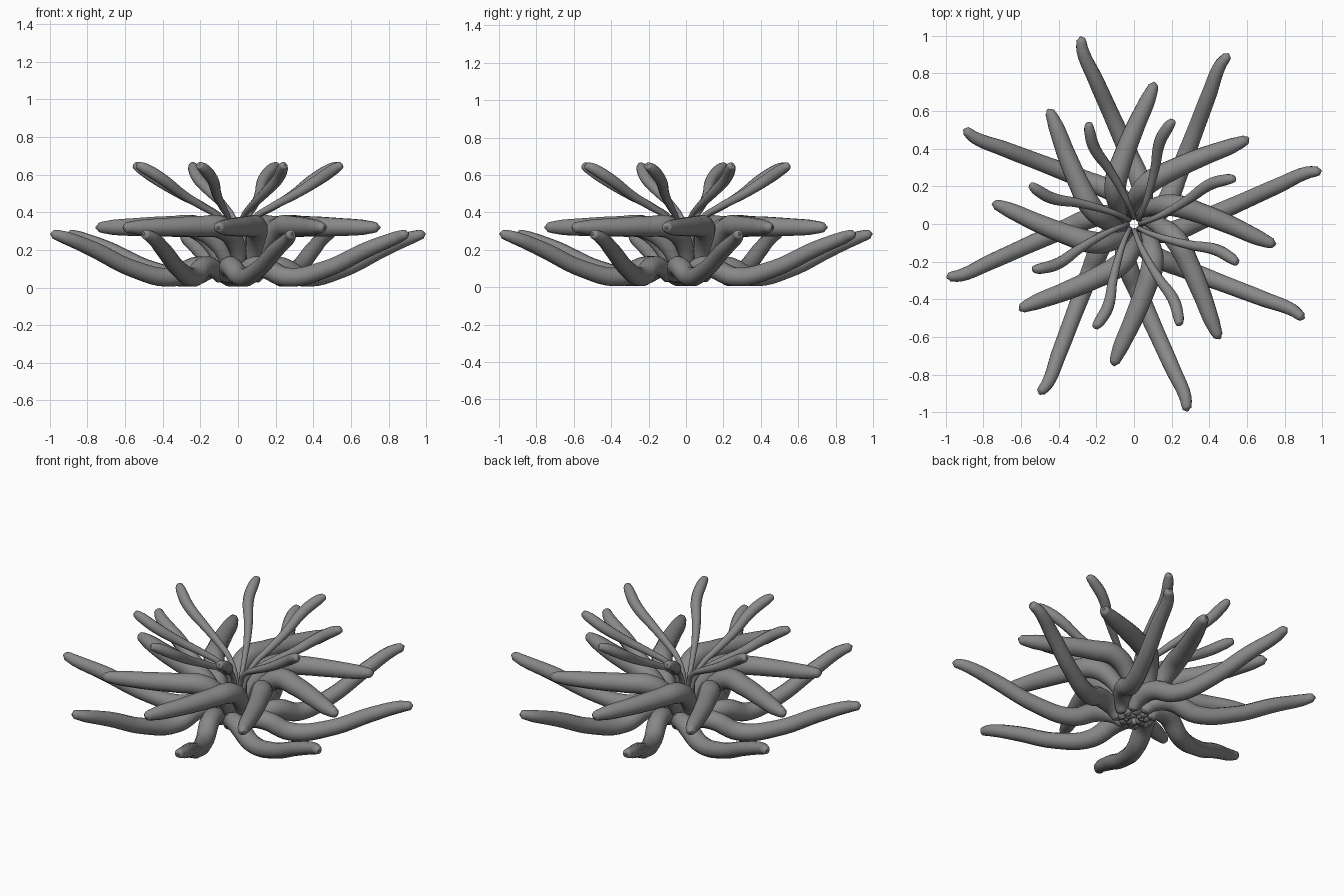
import bpy
from math import cos, sin, radians

# Each leaf path point: (distance from centre, turn relative to tip in degrees, height, thickness radius)
OUTER = [(0.085, -62, 0.035, 0.012), (0.09, -60, 0.045, 0.03), (0.13, -42, 0.095, 0.046),
         (0.21, -27, 0.112, 0.055), (0.35, -13, 0.056, 0.052), (0.56, -5, 0.097, 0.046),
         (0.80, -1, 0.205, 0.042), (0.96, 0.5, 0.266, 0.034), (1.02, 0, 0.284, 0.024), (1.035, 0, 0.287, 0.006)]
MIDDLE = [(0.06, 75, 0.025, 0.01), (0.062, 73, 0.035, 0.025), (0.09, 60, 0.13, 0.036),
          (0.15, 46, 0.245, 0.05), (0.24, 32, 0.318, 0.06), (0.36, 17, 0.325, 0.056),
          (0.52, 7, 0.322, 0.05), (0.67, 1.5, 0.32, 0.041), (0.745, 0, 0.32, 0.026), (0.763, 0, 0.32, 0.006)]
INNER = [(0.04, -20, 0.02, 0.008), (0.04, -20, 0.03, 0.018), (0.04, -20, 0.15, 0.016), (0.045, -17, 0.29, 0.014),
         (0.10, -10, 0.37, 0.015), (0.20, -4, 0.43, 0.02), (0.32, 0, 0.493, 0.025),
         (0.46, 3, 0.58, 0.031), (0.55, 1, 0.634, 0.029), (0.585, 0, 0.651, 0.019), (0.592, 0, 0.655, 0.005)]

grey = bpy.data.materials.new("dark_grey")
grey.diffuse_color = (0.25, 0.25, 0.25, 1)


def leaf_ring(name, path, first_angle):
    """Eight identical tapered leaves around the centre."""
    cu = bpy.data.curves.new(name, 'CURVE')
    cu.dimensions = '3D'
    cu.bevel_depth = 1.0
    cu.bevel_resolution = 4
    cu.resolution_u = 6
    cu.use_fill_caps = True
    cu.materials.append(grey)
    for i in range(8):
        sp = cu.splines.new('BEZIER')
        sp.bezier_points.add(len(path) - 1)
        sp.radius_interpolation = 'CARDINAL'
        for bp, (r, turn, z, rad) in zip(sp.bezier_points, path):
            a = radians(first_angle + 45 * i + turn)
            bp.co = (r * cos(a), r * sin(a), z)
            bp.radius = rad
            bp.handle_left_type = bp.handle_right_type = 'AUTO'
    ob = bpy.data.objects.new(name, cu)
    bpy.context.collection.objects.link(ob)
    bpy.ops.object.select_all(action='DESELECT')
    ob.select_set(True)
    bpy.context.view_layer.objects.active = ob
    bpy.ops.object.convert(target='MESH')
    bpy.ops.object.shade_smooth()


# Low drooping leaves, middle arched leaves, upright thin leaves
leaf_ring("outer_leaves", OUTER, 16)
leaf_ring("middle_leaves", MIDDLE, -8)
leaf_ring("inner_leaves", INNER, 24.5)
